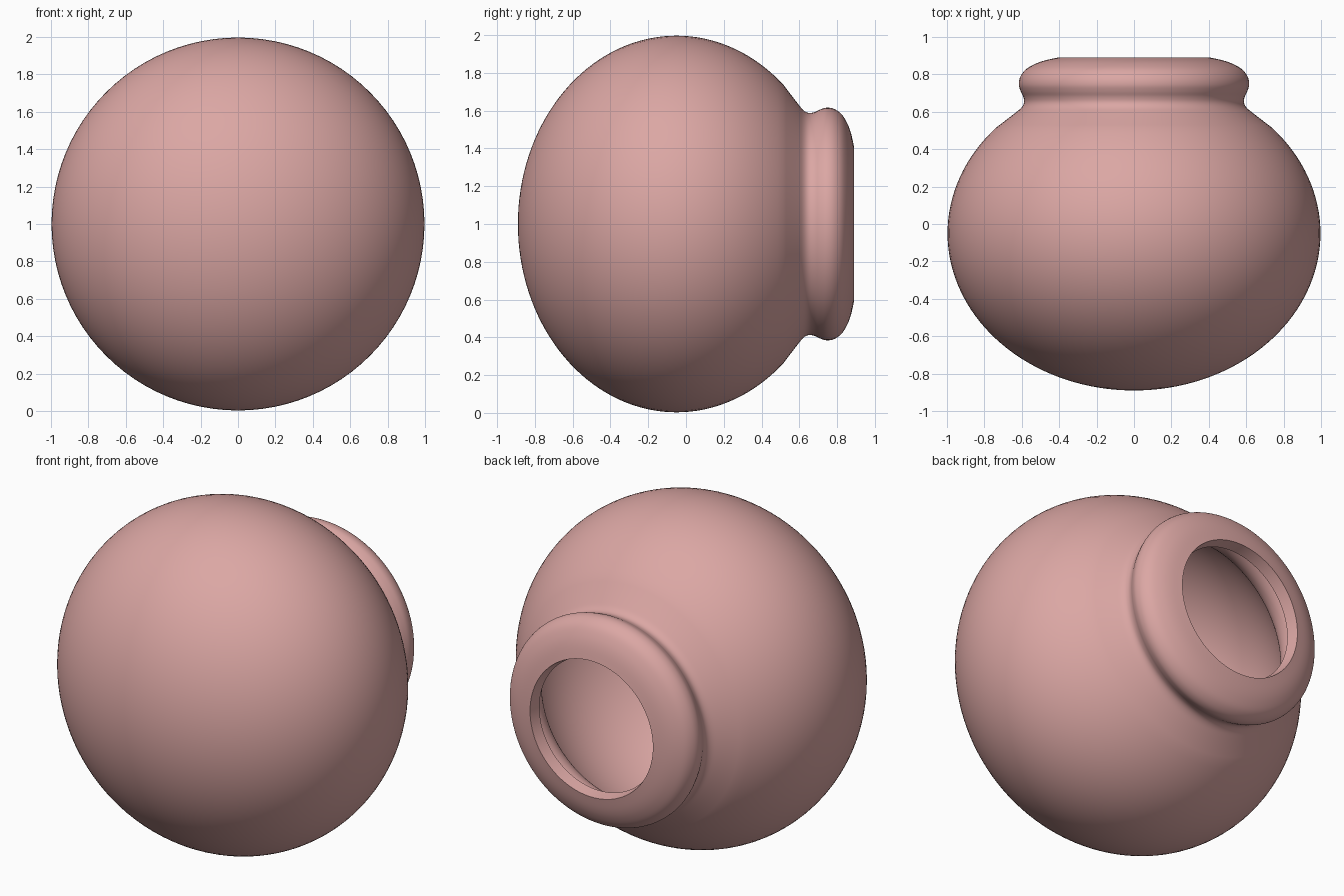
import bpy, bmesh, math

if "Cube" in bpy.data.objects:
    bpy.data.objects.remove(bpy.data.objects["Cube"])

SEG = 96

def catmull(pts, n):
    """Smooth curve through the given points."""
    p = [pts[0]] + pts + [pts[-1]]
    out = []
    for i in range(1, len(p) - 2):
        for k in range(n):
            t = k / n
            out.append(tuple(0.5 * (2 * b + (c - a) * t + (2 * a - 5 * b + 4 * c - d) * t * t
                       + (3 * b - a - 3 * c + d) * t ** 3)
                       for a, b, c, d in zip(p[i - 1], p[i], p[i + 1], p[i + 2])))
    return out + [pts[-1]]

# profile as (y, radius): oval body, then neck and rolled lip
body = []
for i in range(1, 51):
    a = math.pi * 0.735 * i / 50
    body.append((-0.05 - 0.84 * math.cos(a), 0.997 * math.sin(a)))
lip = catmull([body[-1], (0.59, 0.640), (0.622, 0.602), (0.65, 0.588), (0.68, 0.592),
               (0.71, 0.606), (0.745, 0.616), (0.785, 0.609), (0.825, 0.58),
               (0.855, 0.53), (0.875, 0.475), (0.89, 0.405)], 4)
profile = body + lip[1:]

# spin the profile round the y axis
bm = bmesh.new()
pole = bm.verts.new((0, -0.89, 1))
rings = []
for y, r in profile:
    rings.append([bm.verts.new((r * math.cos(2 * math.pi * k / SEG), y,
                                1 + r * math.sin(2 * math.pi * k / SEG))) for k in range(SEG)])
for k in range(SEG):
    j = (k + 1) % SEG
    bm.faces.new((pole, rings[0][k], rings[0][j]))
    for a, b in zip(rings, rings[1:]):
        bm.faces.new((a[k], b[k], b[j], a[j]))
bmesh.ops.recalc_face_normals(bm, faces=bm.faces)
# make sure the normals point outward before thickening
f = max(bm.faces, key=lambda q: q.calc_center_median().z)
if f.normal.z < 0:
    bmesh.ops.reverse_faces(bm, faces=bm.faces)
me = bpy.data.meshes.new("round_pot")
bm.to_mesh(me)
bm.free()
pot = bpy.data.objects.new("round_pot", me)
bpy.context.collection.objects.link(pot)

# dusty pink clay
mat = bpy.data.materials.new("dusty_pink")
mat.diffuse_color = (0.71, 0.385, 0.37, 1)
mat.use_nodes = True
mat.node_tree.nodes["Principled BSDF"].inputs["Base Color"].default_value = mat.diffuse_color
me.materials.append(mat)

# wall thickness, inward
sol = pot.modifiers.new("wall", 'SOLIDIFY')
sol.thickness = 0.07
sol.offset = -1
bpy.context.view_layer.objects.active = pot
pot.select_set(True)
bpy.ops.object.modifier_apply(modifier="wall")
bpy.ops.object.shade_smooth_by_angle(angle=math.radians(40))
